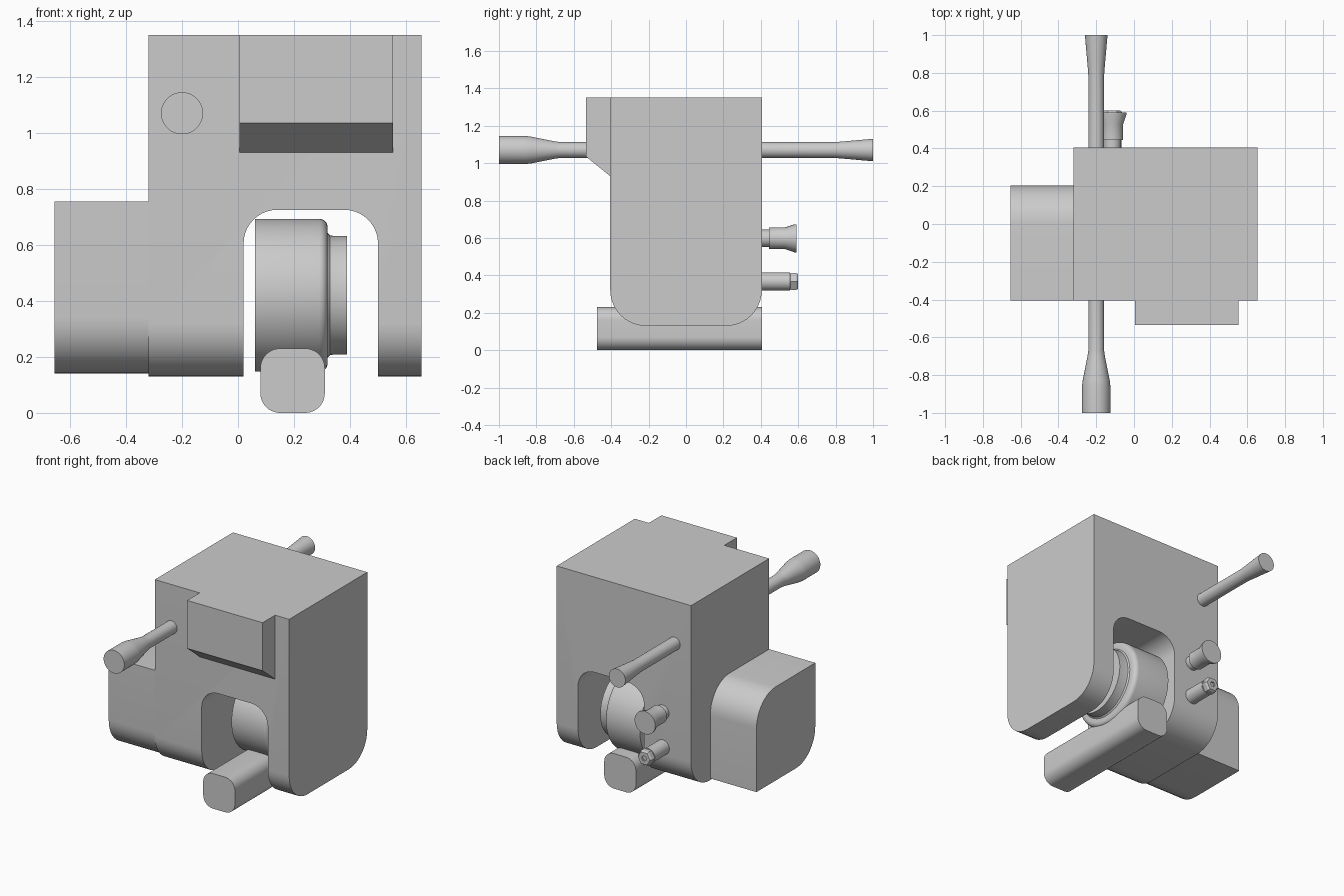
import bpy, bmesh, math
from mathutils import Vector

cube = bpy.data.objects.get("Cube")
if cube:
    bpy.data.objects.remove(cube, do_unlink=True)

GREY = (0.6, 0.6, 0.6, 1.0)
grey = bpy.data.materials.new("light grey")
grey.use_nodes = True
grey.diffuse_color = GREY
grey.node_tree.nodes["Principled BSDF"].inputs["Base Color"].default_value = GREY


def finish(name, bm):
    """Turn a bmesh into a named, smooth-by-angle object."""
    bmesh.ops.recalc_face_normals(bm, faces=bm.faces)
    mesh = bpy.data.meshes.new(name)
    bm.to_mesh(mesh)
    bm.free()
    mesh.materials.append(grey)
    obj = bpy.data.objects.new(name, mesh)
    bpy.context.collection.objects.link(obj)
    smooth(obj)
    return obj


def smooth(obj):
    bpy.ops.object.select_all(action='DESELECT')
    obj.select_set(True)
    bpy.context.view_layer.objects.active = obj
    bpy.ops.object.shade_smooth_by_angle(angle=math.radians(30))


def rounded(corners, steps=10):
    """Outline from (u, v, radius) corners; square corners may be rounded."""
    points = []
    for i, (u, v, r) in enumerate(corners):
        p = Vector((u, v))
        if r == 0:
            points.append(p)
            continue
        before = (Vector(corners[i - 1][:2]) - p).normalized()
        after = (Vector(corners[(i + 1) % len(corners)][:2]) - p).normalized()
        centre = p + r * (before + after)
        for k in range(steps + 1):
            t = math.pi / 2 * k / steps
            points.append(centre - r * (after * math.cos(t) + before * math.sin(t)))
    return points


def extrude(name, outline, axis, start, end):
    """Prism: outline is (y, z) along X, or (x, z) along Y."""
    bm = bmesh.new()
    place = (lambda u, v: (start, u, v)) if axis == 'X' else (lambda u, v: (u, start, v))
    face = bm.faces.new([bm.verts.new(place(u, v)) for u, v in outline])
    moved = bmesh.ops.extrude_face_region(bm, geom=[face])["geom"]
    step = Vector((end - start, 0, 0) if axis == 'X' else (0, end - start, 0))
    bmesh.ops.translate(bm, vec=step, verts=[e for e in moved if isinstance(e, bmesh.types.BMVert)])
    return finish(name, bm)


def turned(name, profile, axis, a, b, sides=48):
    """Capped turned part: profile of (position, radius); a, b are the axis' other coordinates."""
    bm = bmesh.new()
    rings = []
    for t, r in profile:
        ring = []
        for k in range(sides):
            angle = 2 * math.pi * k / sides
            u, v = a + r * math.cos(angle), b + r * math.sin(angle)
            ring.append(bm.verts.new((t, u, v) if axis == 'X' else (u, t, v)))
        rings.append(ring)
    for lower, upper in zip(rings, rings[1:]):
        for k in range(sides):
            n = (k + 1) % sides
            bm.faces.new((lower[k], lower[n], upper[n], upper[k]))
    bm.faces.new(rings[0])
    bm.faces.new(rings[-1])
    return finish(name, bm)


# Main housing with an arched slot cut from front to back
housing = extrude("housing", rounded([
    (-0.405, 0.13, 0.19), (0.405, 0.13, 0.19), (0.405, 1.35, 0), (-0.405, 1.35, 0)]),
    'X', -0.32, 0.655)
cutter = extrude("slot_cutter", rounded([
    (0.02, -0.1, 0), (0.5, -0.1, 0), (0.5, 0.725, 0.12), (0.02, 0.725, 0.12)]),
    'Y', -0.6, 0.6)
cutter.hide_render = True
cut = housing.modifiers.new("slot", 'BOOLEAN')
cut.object = cutter
cut.operation = 'DIFFERENCE'
cut.solver = 'EXACT'
bpy.context.view_layer.objects.active = housing
bpy.ops.object.modifier_apply(modifier=cut.name)
bpy.data.objects.remove(cutter, do_unlink=True)
smooth(housing)

# Side box, rounded at the lower front and upper back
extrude("side_box", rounded([
    (-0.405, 0.14, 0.2), (0.205, 0.14, 0), (0.205, 0.755, 0.2), (-0.405, 0.755, 0)]),
    'X', -0.655, -0.32)

# Front block with a sloping underside
extrude("front_block", [(-0.4, 0.926), (-0.535, 1.035), (-0.535, 1.35), (-0.4, 1.35)],
        'X', 0.005, 0.553)

# Square bar with rounded edges under the wheel
extrude("lower_bar", rounded([
    (0.08, 0.0, 0.07), (0.31, 0.0, 0.07), (0.31, 0.23, 0.07), (0.08, 0.23, 0.07)]),
    'Y', -0.475, 0.405)

# Wheel with a rounded rim and a stepped hub
rim = [(0.29 + 0.03 * math.sin(t), 0.243 + 0.03 * math.cos(t))
       for t in [math.pi / 12 * k for k in range(7)]]
turned("wheel", [(0.06, 0.273)] + rim +
       [(0.32, 0.222), (0.328, 0.214), (0.34, 0.212), (0.39, 0.212)], 'X', 0.12, 0.42, 64)

# Front and rear handles
turned("front_handle", [(-1, 0.075), (-0.86, 0.075), (-0.83, 0.072), (-0.7, 0.046),
                        (-0.67, 0.042), (-0.4, 0.042)], 'Y', -0.2, 1.07)
turned("rear_handle", [(0.4, 0.042), (0.79, 0.042), (0.83, 0.045), (1, 0.06)], 'Y', -0.2, 1.07)

# Flared knob on the back
turned("back_knob", [(0.4, 0.046), (0.445, 0.046), (0.445, 0.058), (0.53, 0.058),
                     (0.58, 0.075), (0.59, 0.075)], 'Y', -0.115, 0.598)

# Hexagonal fitting on the back
turned("back_fitting_stem", [(0.4, 0.048), (0.555, 0.048)], 'Y', -0.115, 0.367)
turned("back_fitting_nut", [(0.55, 0.04), (0.56, 0.052), (0.59, 0.052), (0.6, 0.044),
                            (0.6, 0.018), (0.59, 0.018)], 'Y', -0.115, 0.367, 6)
